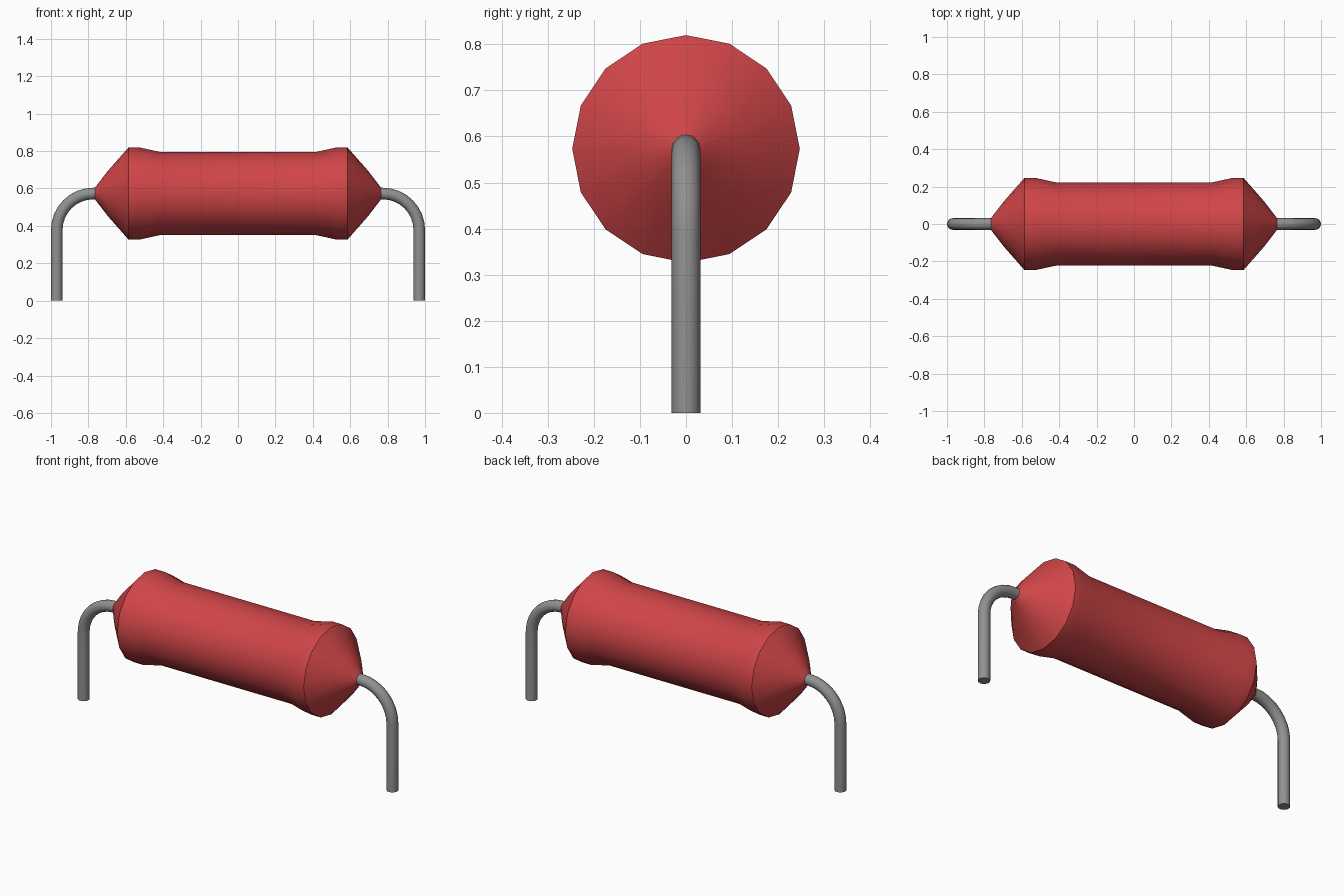
import bpy, bmesh, math
from mathutils import Vector

cube = bpy.data.objects.get("Cube")
if cube:
    bpy.data.objects.remove(cube, do_unlink=True)

AXIS_Z = 0.573   # height of the body axis
SIDES = 16
WIRE_R = 0.031


def make_material(name, rgb):
    mat = bpy.data.materials.new(name)
    mat.use_nodes = True
    mat.diffuse_color = (*rgb, 1)
    mat.node_tree.nodes["Principled BSDF"].inputs["Base Color"].default_value = (*rgb, 1)
    return mat


def loft(name, rings, mat, flip=1):
    """Skin round rings given as (x, z, direction angle in the xz plane, radius)."""
    bm = bmesh.new()
    loops = []
    for x, z, a, r in rings:
        up = Vector((-math.sin(a), 0, math.cos(a)))
        loop = []
        for i in range(SIDES):
            t = math.tau * i / SIDES
            p = Vector((x, 0, z)) + r * (up * math.cos(t) + Vector((0, math.sin(t), 0)))
            loop.append(bm.verts.new((p.x * flip, p.y, p.z)))
        loops.append(loop)
    for lo, hi in zip(loops, loops[1:]):
        for i in range(SIDES):
            j = (i + 1) % SIDES
            bm.faces.new((lo[i], lo[j], hi[j], hi[i]))
    bm.faces.new(loops[0])
    bm.faces.new(loops[-1])
    bmesh.ops.recalc_face_normals(bm, faces=bm.faces)
    mesh = bpy.data.meshes.new(name)
    bm.to_mesh(mesh)
    bm.free()
    mesh.materials.append(mat)
    obj = bpy.data.objects.new(name, mesh)
    bpy.context.collection.objects.link(obj)
    bpy.ops.object.select_all(action="DESELECT")
    obj.select_set(True)
    bpy.context.view_layer.objects.active = obj
    bpy.ops.object.shade_smooth_by_angle(angle=math.radians(30))
    return obj


red = make_material("red_coating", (0.63, 0.06, 0.065))
grey = make_material("grey_metal", (0.28, 0.28, 0.28))

# Body: half profile (x, radius), mirrored about the middle
half = [(0.42, 0.223), (0.53, 0.247), (0.585, 0.247), (0.695, 0.122), (0.765, 0.031)]
profile = [(-x, r) for x, r in reversed(half)] + half
loft("body", [(x, AXIS_Z, 0, r) for x, r in profile], red)

# Wire leads: out of the body tip, round a quarter bend, straight down
BEND = 0.195
leg_x = 1 - WIRE_R
path = [(0.74, AXIS_Z, 0, WIRE_R)]
for k in range(9):
    a = math.pi / 2 * k / 8
    path.append((leg_x - BEND + BEND * math.sin(a),
                 AXIS_Z - BEND + BEND * math.cos(a), -a, WIRE_R))
path.append((leg_x, 0, -math.pi / 2, WIRE_R))
for name, flip in (("left_lead", 1), ("right_lead", -1)):
    loft(name, path, grey, flip)
